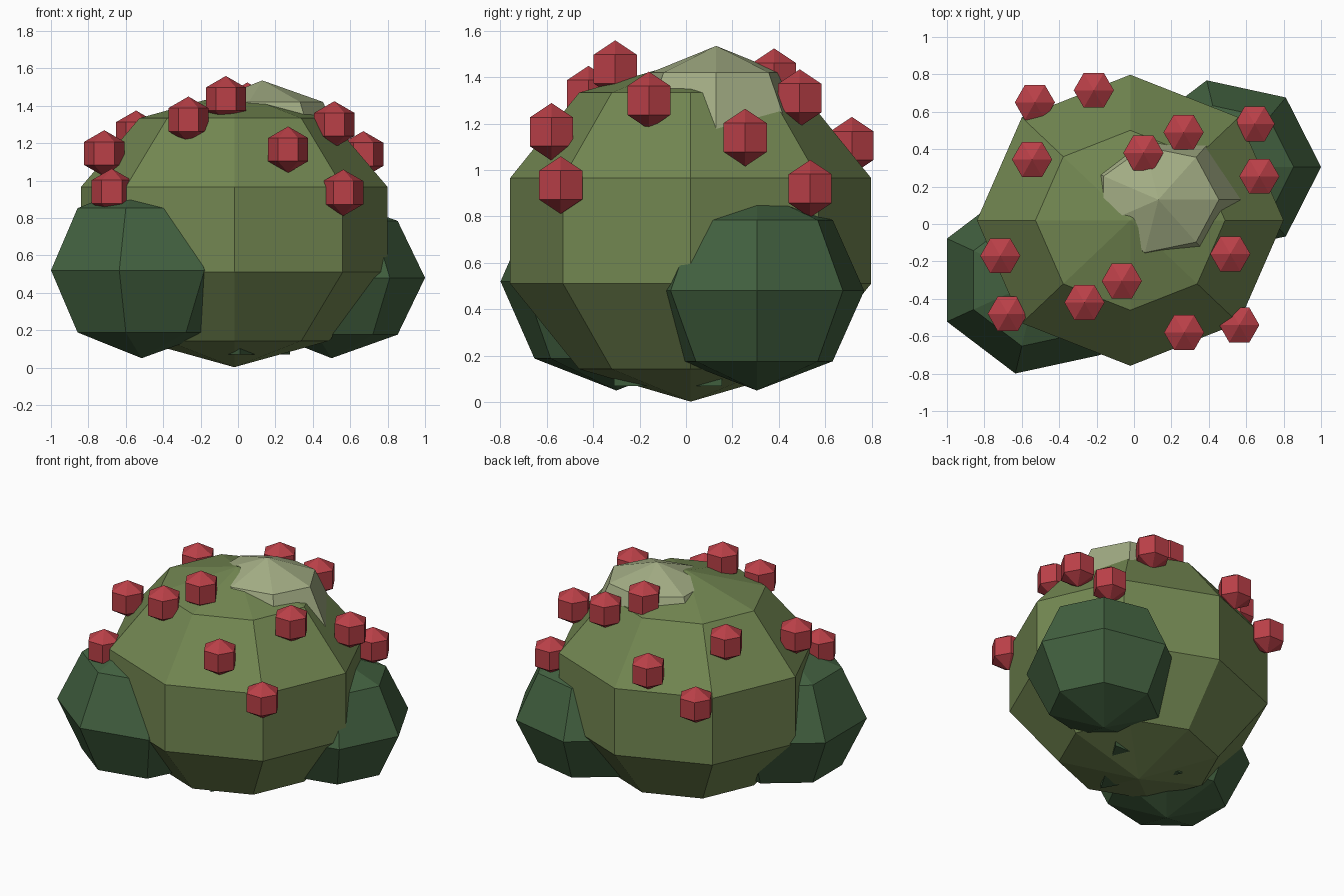
import bpy, bmesh, math

if "Cube" in bpy.data.objects:
    bpy.data.objects.remove(bpy.data.objects["Cube"])


def material(name, rgb):
    """Flat colour given in sRGB, stored as linear."""
    m = bpy.data.materials.new(name)
    m.diffuse_color = [c / 12.92 if c < 0.04 else ((c + 0.055) / 1.055) ** 2.4 for c in rgb] + [1]
    m.use_nodes = True
    m.node_tree.nodes["Principled BSDF"].inputs["Base Color"].default_value = m.diffuse_color
    return m


leaf = material("leaf green", (0.45, 0.53, 0.32))
dark = material("dark leaf green", (0.26, 0.38, 0.25))
pale = material("pale leaf green", (0.64, 0.68, 0.52))
red = material("berry red", (0.73, 0.25, 0.28))


def finish(name, bm, mat):
    bmesh.ops.recalc_face_normals(bm, faces=bm.faces)
    me = bpy.data.meshes.new(name)
    bm.to_mesh(me)
    bm.free()
    me.materials.append(mat)
    ob = bpy.data.objects.new(name, me)
    bpy.context.collection.objects.link(ob)


def blob(name, centre, radii, segments, rings, mat):
    """Flat-faced sphere whose first vertex column points to +x."""
    bm = bmesh.new()

    def vert(lat, lon):
        d = (math.cos(lat) * math.cos(lon), math.cos(lat) * math.sin(lon), math.sin(lat))
        return bm.verts.new([c + r * k for c, r, k in zip(centre, radii, d)])

    bottom, top = vert(-math.pi / 2, 0), vert(math.pi / 2, 0)
    rows = [[vert(math.pi * (i / rings - 0.5), math.tau * j / segments)
             for j in range(segments)] for i in range(1, rings)]
    for j in range(segments):
        k = (j + 1) % segments
        bm.faces.new((bottom, rows[0][k], rows[0][j]))
        bm.faces.new((top, rows[-1][j], rows[-1][k]))
        for a, b in zip(rows, rows[1:]):
            bm.faces.new((a[j], a[k], b[k], b[j]))
    finish(name, bm, mat)


# Foliage masses
blob("main_foliage", (-0.02, 0.02, 0.738), (0.862, 0.818, 0.736), 8, 5, leaf)
blob("front_left_foliage", (-0.515, -0.30, 0.52), (0.538, 0.512, 0.47), 7, 4, dark)
blob("back_right_foliage", (0.50, 0.305, 0.48), (0.50, 0.475, 0.43), 7, 4, dark)
blob("top_foliage", (0.13, 0.13, 1.143), (0.458, 0.41, 0.392), 7, 4, pale)

# Three-sided stem, its corners just showing under the bush
bm = bmesh.new()
lower, upper = [[bm.verts.new((0.01 + 0.31 * math.cos(a), 0.31 * math.sin(a), z))
                 for a in (math.radians(d) for d in (-90, 30, 150))] for z in (0.07, 0.3)]
bm.faces.new(lower)
bm.faces.new(upper)
for j in range(3):
    k = (j + 1) % 3
    bm.faces.new((lower[j], lower[k], upper[k], upper[j]))
finish("stem", bm, dark)

# Berries
berries = [(-0.53, 0.65, 0.935), (-0.215, 0.715, 1.105), (-0.545, 0.345, 1.25),
           (0.05, 0.38, 1.40), (0.265, 0.49, 1.31), (0.645, 0.535, 0.92),
           (0.67, 0.255, 1.14), (0.515, -0.16, 1.30), (-0.065, -0.305, 1.435),
           (-0.265, -0.42, 1.325), (-0.715, -0.17, 1.145), (-0.675, -0.48, 0.94),
           (0.268, -0.58, 1.165), (0.563, -0.54, 0.935)]
for n, c in enumerate(berries, 1):
    blob(f"berry_{n}", c, (0.124, 0.124, 0.124), 6, 3, red)
